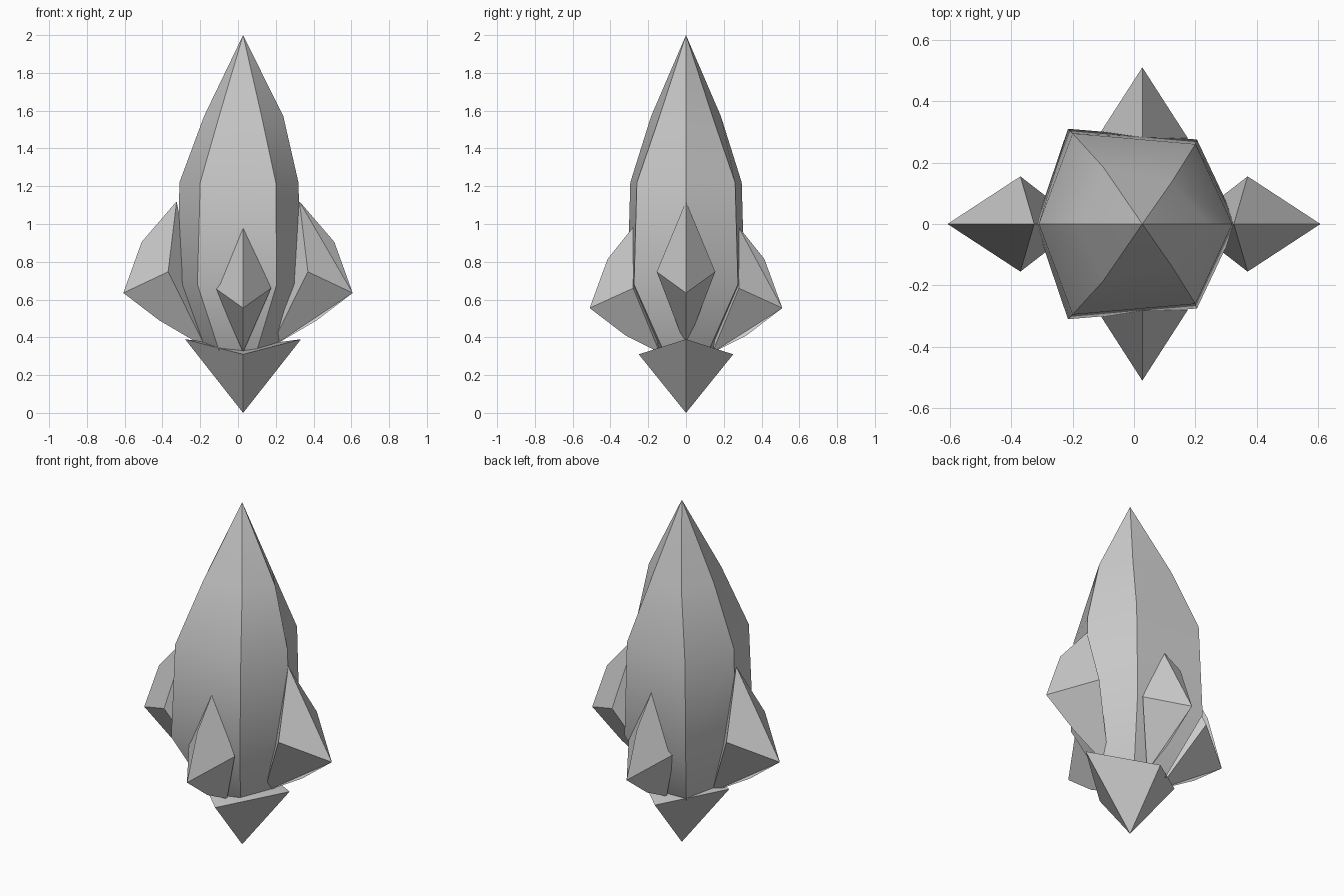
import bpy, bmesh, math
from mathutils import Vector

cube = bpy.data.objects.get("Cube")
if cube:
    bpy.data.objects.remove(cube, do_unlink=True)

GREY = (0.6, 0.6, 0.6, 1.0)
CENTRE = 0.027  # the hull axis sits slightly off x = 0

grey = bpy.data.materials.new("plain grey")
grey.use_nodes = True
grey.diffuse_color = GREY
grey.node_tree.nodes["Principled BSDF"].inputs["Base Color"].default_value = GREY


def make_part(name, points, faces):
    bm = bmesh.new()
    verts = [bm.verts.new(p) for p in points]
    for face in faces:
        bm.faces.new([verts[i] for i in face])
    bmesh.ops.recalc_face_normals(bm, faces=bm.faces)
    mesh = bpy.data.meshes.new(name)
    bm.to_mesh(mesh)
    bm.free()
    mesh.materials.append(grey)
    obj = bpy.data.objects.new(name, mesh)
    bpy.context.collection.objects.link(obj)
    bpy.ops.object.select_all(action="DESELECT")
    obj.select_set(True)
    bpy.context.view_layer.objects.active = obj
    bpy.ops.object.shade_smooth_by_angle(angle=math.radians(30))
    return obj


# Hull: six-sided rings, each (z, left tip x, left corner x, y, right corner x, y, right tip x)
rings = [
    (0.33, 0.20, 0.10, 0.12, -0.10, 0.14, -0.17),
    (0.68, 0.335, 0.205, 0.275, -0.215, 0.31, -0.32),
    (1.22, 0.32, 0.20, 0.26, -0.20, 0.295, -0.31),
    (1.57, 0.24, 0.125, 0.14, -0.10, 0.185, -0.18),
]
points, faces = [], []
for z, tip_l, xl, yl, xr, yr, tip_r in rings:
    points += [(tip_l, 0, z), (xl, yl, z), (xr, yr, z),
               (tip_r, 0, z), (xr, -yr, z), (xl, -yl, z)]
points.append((CENTRE, 0, 2.0))
nose = len(points) - 1
for i in range(6):
    j = (i + 1) % 6
    for r in range(len(rings) - 1):
        a, b = 6 * r, 6 * r + 6
        faces.append((a + i, a + j, b + j, b + i))
    faces.append((nose - 6 + i, nose - 6 + j, nose))
faces.append(tuple(range(6)))
make_part("hull", points, faces)


# Fins: bent diamonds with a pointed outer tip and a closed root inside the hull
def make_fin(name, out, middle_x, ridge, side, root):
    out = Vector(out)
    across = Vector((-out.y, out.x, 0))
    half_width, side_out, side_z = side
    local = [(r, 0, z) for r, z in ridge]
    local += [(side_out, s * half_width, side_z) for s in (1, -1)]
    local.append((root[0], 0, root[1]))
    pts = [out * o + across * a + Vector((middle_x, 0, z)) for o, a, z in local]
    fin_faces = []
    for s in (5, 6):
        fin_faces += [(0, 1, 2, s), (2, 3, 4, s), (0, s, 7), (s, 4, 7)]
    make_part(name, pts, fin_faces)


side_ridge = [(0.325, 1.12), (0.51, 0.905), (0.607, 0.635), (0.417, 0.49), (0.17, 0.345)]
end_ridge = [(0.275, 0.99), (0.415, 0.815), (0.51, 0.555), (0.32, 0.41), (0.14, 0.32)]
for name, sign in (("left_fin", 1), ("right_fin", -1)):
    make_fin(name, (sign, 0, 0), 0, side_ridge, (0.155, 0.37, 0.747), (0.25, 0.75))
for name, sign in (("back_fin", 1), ("front_fin", -1)):
    make_fin(name, (0, sign, 0), CENTRE, end_ridge, (0.148, 0.28, 0.66), (0.2, 0.66))

# Tail: inverted pyramid whose rim is higher at the sides than at front and back
rim = [(CENTRE + 0.307, 0, 0.39), (CENTRE, 0.25, 0.31),
       (CENTRE - 0.307, 0, 0.39), (CENTRE, -0.25, 0.31)]
tail = rim + [(CENTRE, 0, 0), (CENTRE, 0, 0.35)]
make_part("tail_cone", tail,
          [(i, (i + 1) % 4, end) for i in range(4) for end in (4, 5)])
